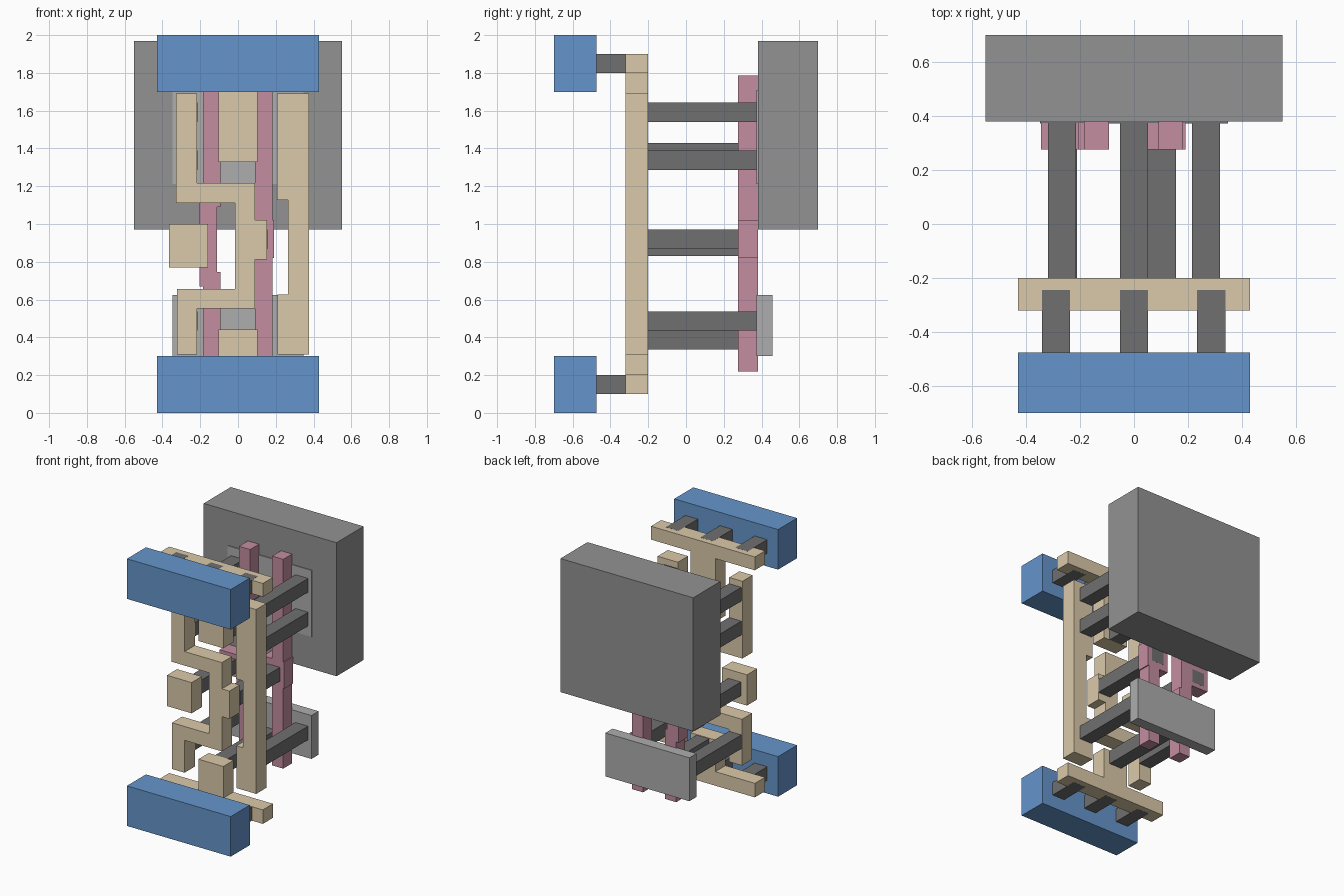
import bpy, bmesh


def material(name, rgb):
    m = bpy.data.materials.new(name)
    m.diffuse_color = (*rgb, 1)
    return m


BLUE = material("rail_blue", (0.13, 0.30, 0.60))
TAN = material("metal_tan", (0.71, 0.59, 0.40))
PINK = material("gate_pink", (0.55, 0.27, 0.35))
DARK = material("contact_dark", (0.16, 0.16, 0.16))
MID = material("well_grey", (0.29, 0.29, 0.29))
LIGHT = material("diffusion_grey", (0.42, 0.42, 0.42))


def plate(name, outline, y0, y1, mat):
    """Extrude an x-z outline from y0 to y1."""
    bm = bmesh.new()
    face = bm.faces.new([bm.verts.new((x, y0, z)) for x, z in outline])
    ext = bmesh.ops.extrude_face_region(bm, geom=[face])["geom"]
    for v in ext:
        if isinstance(v, bmesh.types.BMVert):
            v.co.y = y1
    bmesh.ops.recalc_face_normals(bm, faces=bm.faces)
    me = bpy.data.meshes.new(name)
    bm.to_mesh(me)
    bm.free()
    me.materials.append(mat)
    ob = bpy.data.objects.new(name, me)
    bpy.context.collection.objects.link(ob)


def block(name, x0, x1, z0, z1, y0, y1, mat):
    plate(name, [(x0, z0), (x1, z0), (x1, z1), (x0, z1)], y0, y1, mat)


# Power rails with three stubs each
for side, rail_z, stub_z in (("lower", 0.0, 0.1), ("upper", 1.7, 1.8)):
    block(side + "_rail", -0.43, 0.43, rail_z, rail_z + 0.3, -0.70, -0.475, BLUE)
    for i, x in enumerate((-0.288, 0, 0.286)):
        block(f"{side}_via_{i}", x - 0.052, x + 0.052, stub_z - 0.0005, stub_z + 0.1005,
              -0.475, -0.245, DARK)

# Metal layer: T-shaped rail taps, input pad and routed wires
MY = (-0.32, -0.20)
plate("upper_tap", [(-0.43, 1.9), (-0.43, 1.8), (-0.103, 1.8), (-0.103, 1.327),
                    (0.102, 1.327), (0.102, 1.8), (0.43, 1.8), (0.43, 1.9)], *MY, TAN)
plate("lower_tap", [(-0.43, 0.1), (0.43, 0.1), (0.43, 0.205), (0.102, 0.205),
                    (0.102, 0.442), (-0.103, 0.442), (-0.103, 0.205), (-0.43, 0.205)], *MY, TAN)
block("input_pad", -0.365, -0.16, 0.77, 1.0, *MY, TAN)
plate("left_wire", [(-0.327, 1.69), (-0.327, 1.112), (-0.017, 1.112), (-0.017, 0.656),
                    (-0.323, 0.656), (-0.323, 0.31), (-0.218, 0.31), (-0.218, 0.552),
                    (0.09, 0.552), (0.09, 0.812), (0.153, 0.812), (0.153, 1.02),
                    (0.09, 1.02), (0.09, 1.217), (-0.218, 1.217), (-0.218, 1.69)], *MY, TAN)
plate("right_wire", [(0.207, 1.69), (0.207, 1.127), (0.264, 1.127), (0.264, 0.626),
                     (0.21, 0.626), (0.21, 0.31), (0.375, 0.31), (0.375, 1.69)], *MY, TAN)

# Contacts down to the diffusions and gates (centre x, bottom z)
contacts = [(s * 0.267, z) for s in (-1, 1) for z in (1.54, 1.287, 0.435)]
contacts += [(0, 1.327), (0, 0.335)]
for i, (x, z) in enumerate(contacts):
    block(f"diffusion_contact_{i}", x - 0.052, x + 0.052, z, z + 0.103, -0.20, 0.375, DARK)
for i, (x, z) in enumerate(((-0.263, 0.83), (0.103, 0.868))):
    block(f"gate_contact_{i}", x - 0.052, x + 0.052, z, z + 0.103, -0.20, 0.3805, DARK)

# Gate strips with contact pads
GY = (0.275, 0.38)
plate("left_gate", [(-0.185, 1.787), (-0.185, 1.17), (-0.205, 1.17), (-0.205, 0.97),
                    (-0.345, 0.97), (-0.345, 0.80), (-0.205, 0.80), (-0.205, 0.67),
                    (-0.185, 0.67), (-0.185, 0.22), (-0.093, 0.22), (-0.093, 0.745),
                    (-0.11, 0.745), (-0.11, 1.09), (-0.093, 1.09), (-0.093, 1.787)], *GY, PINK)
plate("right_gate", [(0.09, 1.787), (0.09, 1.02), (0.015, 1.02), (0.015, 0.82),
                     (0.09, 0.82), (0.09, 0.22), (0.182, 0.22), (0.182, 0.82),
                     (0.19, 0.82), (0.19, 1.02), (0.182, 1.02), (0.182, 1.787)], *GY, PINK)

# Diffusion slabs and the large well
block("lower_diffusion", -0.348, 0.348, 0.30, 0.625, 0.372, 0.457, LIGHT)
block("upper_diffusion", -0.348, 0.348, 1.212, 1.71, 0.374, 0.457, LIGHT)
block("well", -0.55, 0.55, 0.97, 1.97, 0.38, 0.70, MID)
